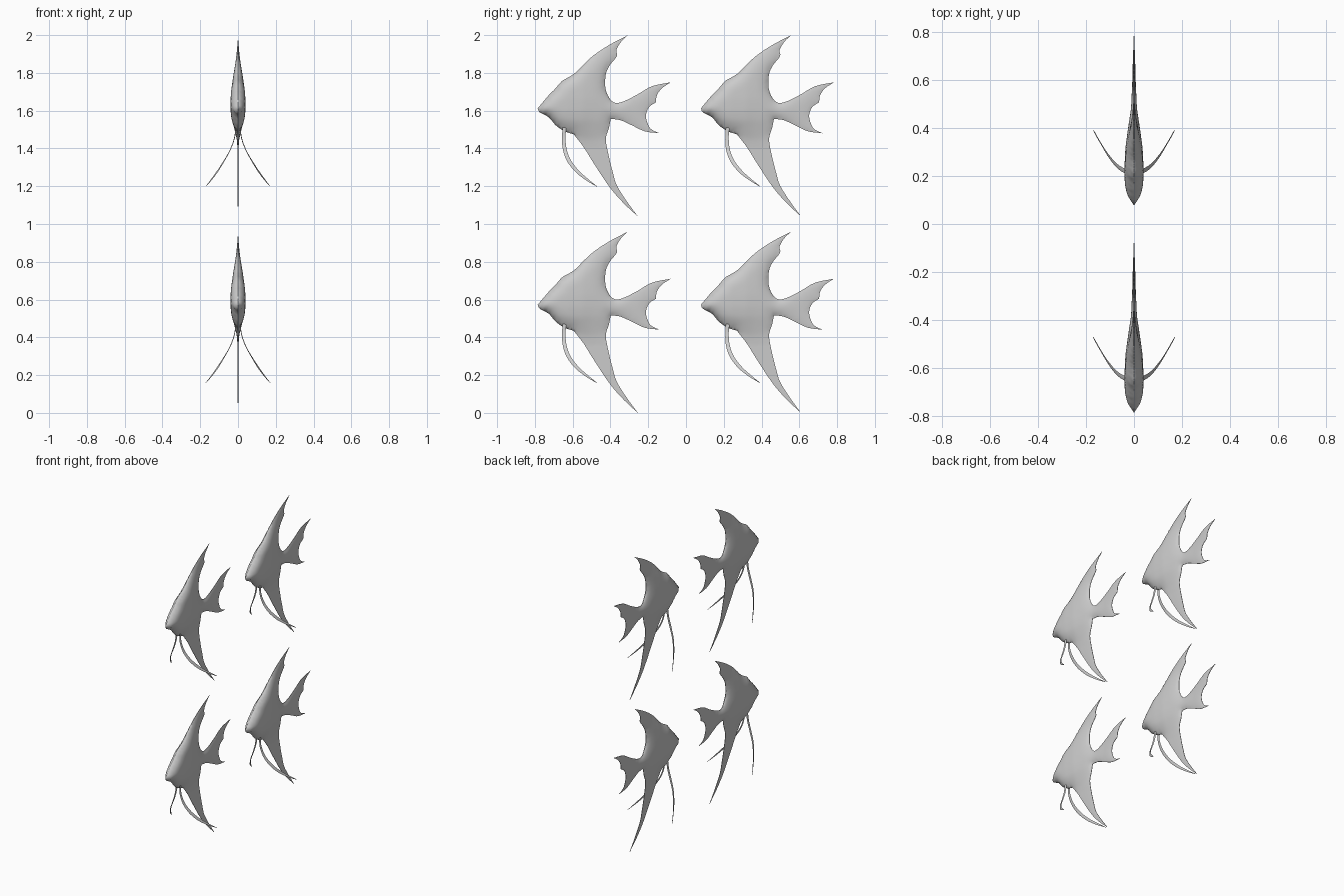
import bpy, bmesh, math
from mathutils import Vector
from mathutils.geometry import delaunay_2d_cdt

if "Cube" in bpy.data.objects:
    bpy.data.objects.remove(bpy.data.objects["Cube"])

S = 188.6                      # drawing units per model unit


def pt(a, b):
    return Vector(((a - 538) / S, (217 - b) / S))


def smooth(points, n=4):
    """Catmull-Rom curve through the points."""
    out = []
    for i in range(len(points) - 1):
        p1, p2 = points[i], points[i + 1]
        p0 = points[i - 1] if i else 2 * p1 - p2
        p3 = points[i + 2] if i + 2 < len(points) else 2 * p2 - p1
        for k in range(n):
            t = k / n
            out.append(0.5 * (2 * p1 + (p2 - p0) * t + (2 * p0 - 5 * p1 + 4 * p2 - p3) * t * t
                              + (3 * p1 - p0 - 3 * p2 + p3) * t ** 3))
    return out + [points[-1].copy()]


def interp(x, table):
    """Smooth-stepped lookup in a (position, value) table."""
    if x <= table[0][0]:
        return table[0][1]
    for (a, u), (b, v) in zip(table, table[1:]):
        if x <= b:
            return u + (v - u) * (x - a) / (b - a)
    return table[-1][1]


# Side silhouette: runs between sharp corners
runs = [
    [(538, 109), (549, 96), (555, 90), (562, 82), (567, 79), (575, 74), (584, 65), (594, 56), (609, 46), (628, 36)],
    [(628, 36), (621, 43), (616.5, 51), (617, 57), (610, 66), (606, 75), (605.5, 88), (609, 98), (615, 103.5),
     (624, 102), (638, 95), (652, 87), (671, 83)],
    [(671, 83), (662, 89), (657, 96), (656, 103)],
    [(656, 103), (649, 108), (646, 117), (649, 127), (653, 131), (660, 134)],
    [(660, 134), (645, 132), (632, 126), (621, 121), (611, 119.5)],
    [(611, 119.5), (609, 129), (606, 140), (609, 157), (613, 173), (617, 186), (627, 202), (638, 217)],
    [(638, 217), (624, 204), (610, 188), (594, 164), (584, 148), (574, 135)],
    [(574, 135), (565, 132), (556, 126), (549, 118), (540, 113), (538, 109)],
]
outline = []
for r in runs:
    outline += smooth([pt(*p) for p in r])[:-1]
outline.reverse()              # counter-clockwise
N = len(outline)
segs = [(outline[i], outline[(i + 1) % N]) for i in range(N)]


def edge_dist(p):
    best = 9.0
    for a, b in segs:
        dx, dy = b.x - a.x, b.y - a.y
        t = ((p.x - a.x) * dx + (p.y - a.y) * dy) / (dx * dx + dy * dy)
        t = min(1, max(0, t))
        best = min(best, (p.x - a.x - t * dx) ** 2 + (p.y - a.y - t * dy) ** 2)
    return math.sqrt(best)


def inside(p):
    c = False
    for a, b in segs:
        if (a.y > p.y) != (b.y > p.y) and p.x < a.x + (p.y - a.y) * (b.x - a.x) / (b.y - a.y):
            c = not c
    return c


# Half thickness of the body along its length and height
LENGTH = [(0, .026), (.03, .031), (.08, .036), (.16, .037), (.24, .033), (.32, .022), (.40, .012), (.5, .005), (.71, .001)]
HEIGHT = [(.36, 0), (.41, .15), (.46, .5), (.51, .85), (.56, 1), (.62, 1), (.68, .9), (.76, .72), (.84, .45), (.96, .1)]


def half_thickness(p, d):
    e = math.sqrt(1 - (1 - min(d / .07, 1)) ** 2)
    return .0012 + e * (.0015 + interp(p.x, LENGTH) * interp(p.y, HEIGHT))


# Body with fins: filled silhouette inflated to both sides
pts = list(outline)
step = .012
for j in range(int(.96 / step) + 1):
    for i in range(int(.71 / step) + 1):
        p = Vector(((i + .5 * (j % 2)) * step, j * step))
        if inside(p) and edge_dist(p) > .006:
            pts.append(p)
vs, es, fs, *_ = delaunay_2d_cdt(pts, [], [list(range(N))], 1, 1e-6)
bm = bmesh.new()
side = {1: [], -1: []}
for v in vs:
    h = half_thickness(v, edge_dist(v))
    for s in side:
        side[s].append(bm.verts.new((s * h, v.x, v.y)))
count = {}
for f in fs:
    for s in side:
        bm.faces.new([side[s][i] for i in f])
    for a, b in zip(f, list(f[1:]) + [f[0]]):
        k = (min(a, b), max(a, b))
        count[k] = count.get(k, 0) + 1
for (a, b), c in count.items():    # close the rim
    if c == 1:
        bm.faces.new((side[1][a], side[1][b], side[-1][b], side[-1][a]))
for _ in range(3):
    inner = [v for v in bm.verts if abs(v.co.x) > .004]
    bmesh.ops.smooth_vert(bm, verts=inner, factor=.4, use_axis_x=True)
bmesh.ops.recalc_face_normals(bm, faces=bm.faces)
body_mesh = bpy.data.meshes.new("fish_body")
bm.to_mesh(body_mesh)
bm.free()

# Trailing belly fins: tapering ribbons (side a, side b, spread, half width)
FIN = [(565, 126, .012, .010), (564, 138, .018, .009), (565, 150, .04, .010), (569, 161, .072, .010),
       (577, 171.5, .107, .009), (587, 180, .14, .006), (597, 187, .17, .001)]
path = smooth([Vector((x, *pt(a, b))) for a, b, x, w in FIN], 5)
bm = bmesh.new()
for s in (1, -1):
    rings = []
    for i, p in enumerate(path):
        t = path[min(i + 1, len(path) - 1)] - path[max(i - 1, 0)]
        n = Vector((0, -t.z, t.y)).normalized()
        k = i / 5
        j = min(int(k), len(FIN) - 2)
        w = FIN[j][3] + (FIN[j + 1][3] - FIN[j][3]) * (k - j)
        thin = t.cross(n).normalized() * min(.002, w)
        rings.append([bm.verts.new((s * q.x, q.y, q.z))
                      for q in (p + n * w, p + thin, p - n * w, p - thin)])
    for r0, r1 in zip(rings, rings[1:]):
        for i in range(4):
            bm.faces.new((r0[i], r0[(i + 1) % 4], r1[(i + 1) % 4], r1[i]))
    bm.faces.new(rings[0])
    bm.faces.new(rings[-1])
bmesh.ops.recalc_face_normals(bm, faces=bm.faces)
fin_mesh = bpy.data.meshes.new("belly_fins")
bm.to_mesh(fin_mesh)
bm.free()

for m in (body_mesh, fin_mesh):
    for p in m.polygons:
        p.use_smooth = True
    m.set_sharp_from_angle(angle=math.radians(50))

# School of four: two rows, two columns
for row in range(2):
    for col in range(2):
        for name, m in (("fish_body", body_mesh), ("belly_fins", fin_mesh)):
            o = bpy.data.objects.new(f"{name}_{row}{col}", m)
            o.location = (0, -.785 + .864 * col, 1.04 * row)
            bpy.context.collection.objects.link(o)
